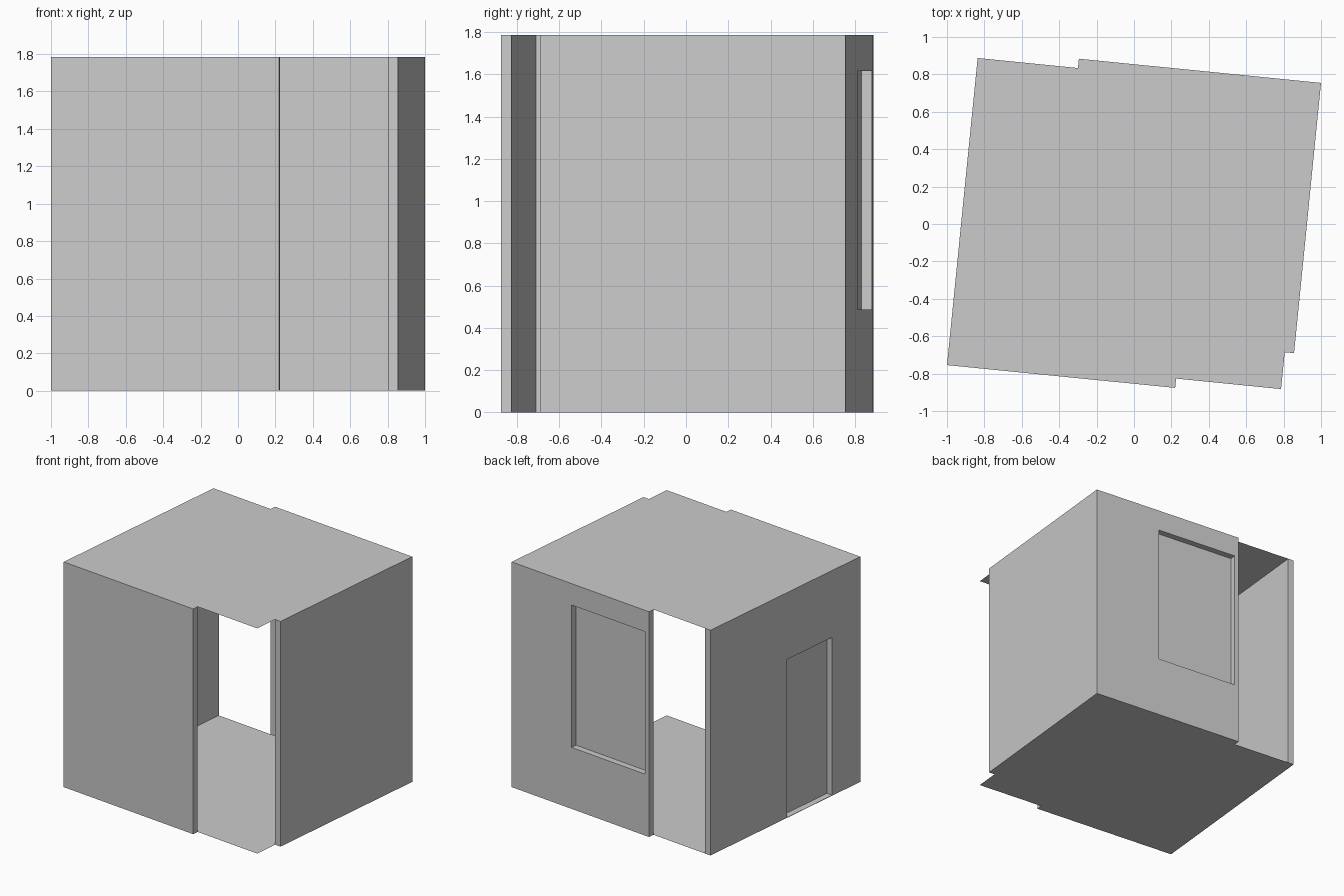
import bpy, bmesh, math

if "Cube" in bpy.data.objects:
    bpy.data.objects.remove(bpy.data.objects["Cube"])

H = 1.785                      # room height
OX, OY = 0.92, 0.85            # outer half sizes
IX, IY = 0.87, 0.80            # inner half sizes
TURN = math.radians(-5.7)      # whole room is turned slightly


def add_object(name, bm):
    mesh = bpy.data.meshes.new(name)
    bm.to_mesh(mesh)
    bm.free()
    ob = bpy.data.objects.new(name, mesh)
    bpy.context.collection.objects.link(ob)
    ob.rotation_euler.z = TURN
    return ob


def sheet(name, pts):
    bm = bmesh.new()
    bm.faces.new([bm.verts.new(p) for p in pts])
    return add_object(name, bm)


def prism(name, profile, z0, z1):
    bm = bmesh.new()
    base = bm.faces.new([bm.verts.new((x, y, z0)) for x, y in profile])
    top = bmesh.ops.extrude_face_region(bm, geom=[base])["geom"]
    verts = [v for v in top if isinstance(v, bmesh.types.BMVert)]
    bmesh.ops.translate(bm, verts=verts, vec=(0, 0, z1 - z0))
    bmesh.ops.recalc_face_normals(bm, faces=bm.faces)
    return add_object(name, bm)


def cut(wall, name, x0, x1, y0, y1, z0, z1):
    cutter = prism(name, [(x0, y0), (x1, y0), (x1, y1), (x0, y1)], z0, z1)
    cutter.hide_render = True
    cutter.hide_set(True)
    cutter.display_type = 'WIRE'
    mod = wall.modifiers.new("opening", 'BOOLEAN')
    mod.operation = 'DIFFERENCE'
    mod.solver = 'EXACT'
    mod.object = cutter


# Floor and ceiling sheets fill the inner rectangle
for name, z in (("floor", 0), ("ceiling", H)):
    sheet(name, [(-IX, -IY, z), (IX, -IY, z), (IX, IY, z), (-IX, IY, z)])

# Two L-shaped walls, leaving open corners at front right and back left
front_left_wall = prism("front_left_wall", [
    (-OX, IY), (-OX, -OY), (0.306, -OY), (0.306, -IY), (-IX, -IY), (-IX, IY)], 0, H)
back_right_wall = prism("back_right_wall", [
    (OX, -0.602), (OX, OY), (-0.381, OY), (-0.381, IY), (IX, IY), (IX, -0.602)], 0, H)

# Window in the back wall, pane flush with the inner face
WX0, WX1, WZ0, WZ1 = -0.345, 0.352, 0.487, 1.615
cut(back_right_wall, "window_cutter", WX0, WX1, IY - 0.1, OY + 0.1, WZ0, WZ1)
sheet("window_pane", [(WX1, IY, WZ0), (WX0, IY, WZ0), (WX0, IY, WZ1), (WX1, IY, WZ1)])

# Door in the left wall, panel flush with the inner face, thin threshold
DY0, DY1, DZ0, DZ1 = -0.541, -0.043, 0.003, 1.255
cut(front_left_wall, "door_cutter", -OX - 0.1, -IX + 0.1, DY0, DY1, DZ0, DZ1)
sheet("door_panel", [(-IX, DY1, DZ0), (-IX, DY0, DZ0), (-IX, DY0, DZ1), (-IX, DY1, DZ1)])
